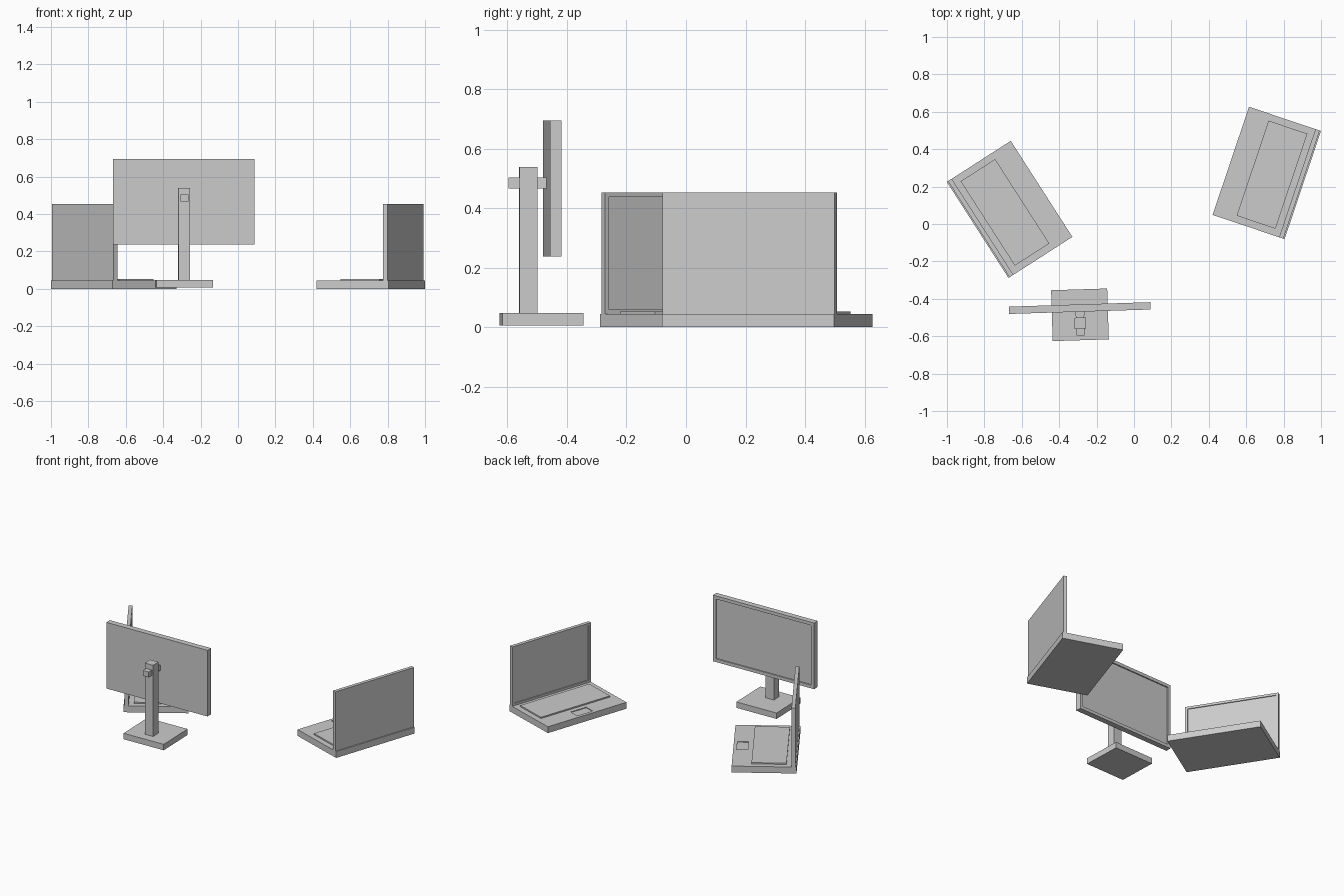
import bpy, bmesh
from math import radians
from mathutils import Matrix, Vector

if "Cube" in bpy.data.objects:
    bpy.data.objects.remove(bpy.data.objects["Cube"])


def make(name, bm, frame):
    mesh = bpy.data.meshes.new(name)
    bmesh.ops.recalc_face_normals(bm, faces=bm.faces)
    bm.to_mesh(mesh)
    bm.free()
    ob = bpy.data.objects.new(name, mesh)
    ob.matrix_world = frame
    bpy.context.collection.objects.link(ob)
    return ob


def box_bm(x, y, z):
    """Box from (min, max) pairs."""
    bm = bmesh.new()
    size = Vector((x[1] - x[0], y[1] - y[0], z[1] - z[0]))
    mid = Vector((sum(x), sum(y), sum(z))) / 2
    bmesh.ops.create_cube(bm, size=1, matrix=Matrix.Translation(mid) @ Matrix.Diagonal((*size, 1)))
    return bm


def box(name, x, y, z, frame):
    return make(name, box_bm(x, y, z), frame)


def screen(name, x, y, z, frame, facing, bezel, depth):
    """Slab with a bezel and a sunken display on its facing side."""
    bm = box_bm(x, y, z)
    n = Vector((0, facing, 0))
    bm.normal_update()
    face = max(bm.faces, key=lambda f: f.normal.dot(n))
    bmesh.ops.inset_region(bm, faces=[face], thickness=bezel, use_even_offset=True)
    face = max(bm.faces, key=lambda f: (round(f.normal.dot(n), 3), -abs(f.calc_area() - (x[1] - x[0] - 2 * bezel) * (z[1] - z[0] - 2 * bezel))))
    new = bmesh.ops.extrude_discrete_faces(bm, faces=[face])["faces"]
    bmesh.ops.translate(bm, verts=new[0].verts, vec=-n * depth)
    return make(name, bm, frame)


def laptop_base(name, w, d, h, px, py, depth, frame):
    """Base slab with a sunken touchpad, cut from a 3 x 3 grid on top."""
    bm = box_bm((-w, w), (-d, d), (0, h))
    for v, axis in ((px[0], 0), (px[1], 0), (py[0], 1), (py[1], 1)):
        co, no = Vector((0, 0, 0)), Vector((0, 0, 0))
        co[axis], no[axis] = v, 1
        bmesh.ops.bisect_plane(bm, geom=bm.verts[:] + bm.edges[:] + bm.faces[:], plane_co=co, plane_no=no)
    bm.normal_update()
    mid = Vector((sum(px) / 2, sum(py) / 2, h))
    pad = min(bm.faces, key=lambda f: (f.calc_center_median() - mid).length)
    new = bmesh.ops.extrude_discrete_faces(bm, faces=[pad])["faces"]
    bmesh.ops.translate(bm, verts=new[0].verts, vec=(0, 0, -depth))
    return make(name, bm, frame)


def frame_at(x, y, deg):
    return Matrix.Translation((x, y, 0)) @ Matrix.Rotation(radians(deg), 4, 'Z')


# Two open laptops; locally the user sits on the -y side and the hinge is at +y
W, D = 0.305, 0.203
for side, frame in (("left", frame_at(-0.665, 0.078, 122.7)),
                    ("right", frame_at(0.71, 0.273, 251.4))):
    laptop_base(side + "_laptop_base", W, D, 0.044, (-0.06, 0.06), (-D + 0.022, -D + 0.092), 0.005, frame)
    box(side + "_laptop_keyboard", (-0.268, 0.268), (D - 0.283, D - 0.064), (0.04, 0.053), frame)
    screen(side + "_laptop_lid", (-W, W), (D - 0.031, D - 0.007), (0.044, 0.453), frame, -1, 0.016, 0.006)

# Desktop monitor; its display faces +y
frame = frame_at(-0.289, -0.4855, 1.8)
box("monitor_foot", (-0.15, 0.15), (-0.136, 0.136), (0.006, 0.047), frame)
box("monitor_post", (-0.031, 0.031), (-0.075, -0.015), (0.047, 0.538), frame)
screen("monitor_panel", (-0.378, 0.378), (0.0165, 0.0555), (0.238, 0.694), frame, 1, 0.022, 0.008)

# Arm passing through the post, flaring where it meets the panel
bm = bmesh.new()
profile = [(-0.021, -0.111), (0.021, -0.111), (0.021, -0.012), (0.028, 0.02), (-0.028, 0.02), (-0.021, -0.012)]
face = bm.faces.new([bm.verts.new((x, y, 0.466)) for x, y in profile])
top = bmesh.ops.extrude_face_region(bm, geom=[face])["geom"]
bmesh.ops.translate(bm, verts=[g for g in top if isinstance(g, bmesh.types.BMVert)], vec=(0, 0, 0.037))
make("monitor_arm", bm, frame)
